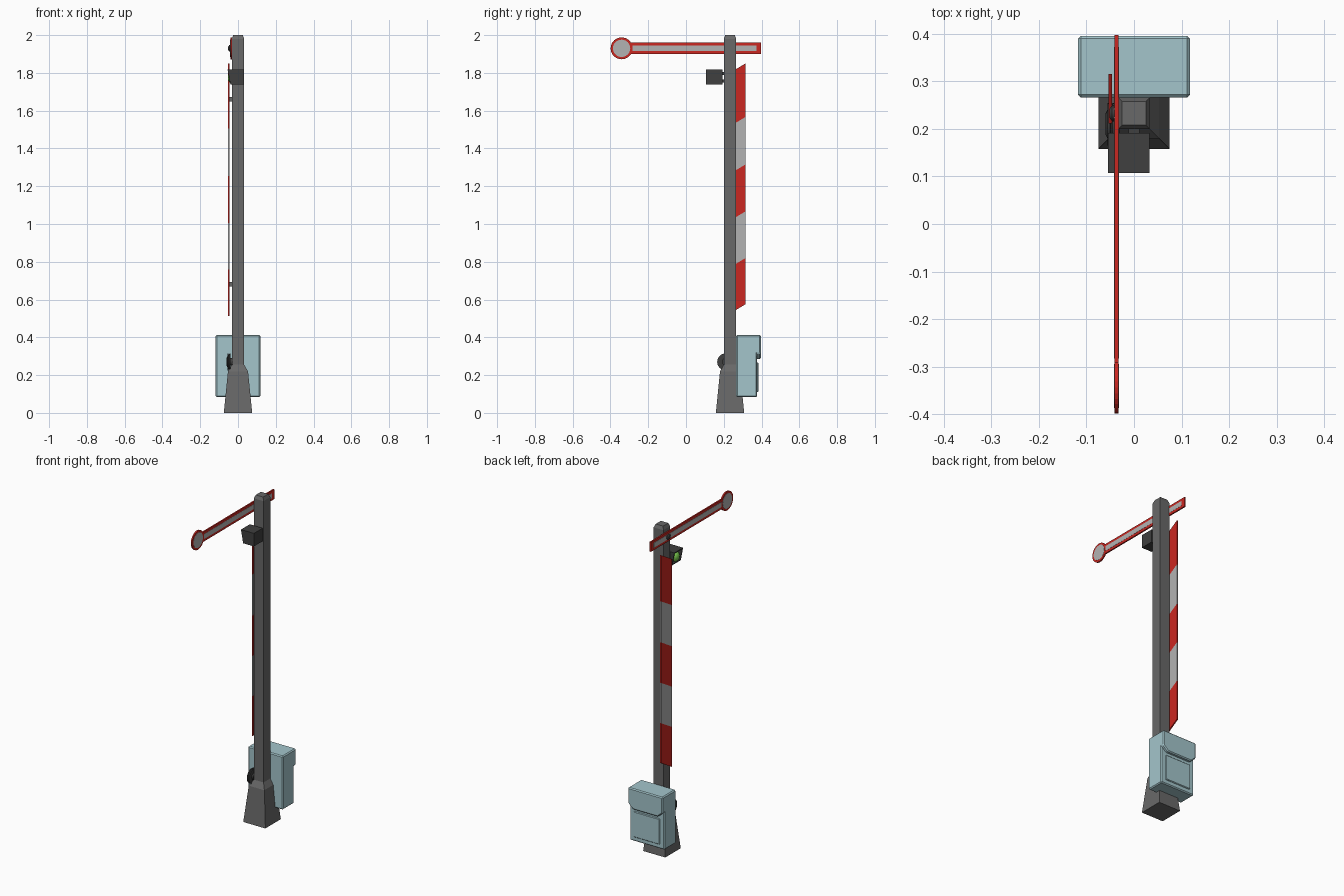
import bpy, bmesh, math
from mathutils import Matrix, Vector

if "Cube" in bpy.data.objects:
    bpy.data.objects.remove(bpy.data.objects["Cube"])

PY = 0.233  # pole centre in y


def material(name, c):
    m = bpy.data.materials.new(name)
    m.diffuse_color = (*c, 1)
    m.use_nodes = True
    m.node_tree.nodes["Principled BSDF"].inputs["Base Color"].default_value = m.diffuse_color
    return m


RED = material("red", (0.6, 0.02, 0.015))
WHITE = material("light_grey", (0.45, 0.45, 0.45))
STEEL = material("steel", (0.14, 0.14, 0.14))
DARK = material("dark_steel", (0.05, 0.05, 0.05))
BLUE = material("pale_blue", (0.37, 0.56, 0.6))
GREEN = material("green_glass", (0.2, 0.6, 0.08))


def finish(bm, name, mat, bevel=0.0):
    bmesh.ops.recalc_face_normals(bm, faces=bm.faces)
    me = bpy.data.meshes.new(name)
    bm.to_mesh(me)
    bm.free()
    ob = bpy.data.objects.new(name, me)
    bpy.context.collection.objects.link(ob)
    me.materials.append(mat)
    if bevel:
        b = ob.modifiers.new("Bevel", 'BEVEL')
        b.width, b.segments = bevel, 1
    return ob


def box(name, lo, hi, mat, bevel=0.0):
    lo, hi = Vector(lo), Vector(hi)
    bm = bmesh.new()
    bmesh.ops.create_cube(bm, size=1)
    for v in bm.verts:
        v.co = (lo + hi) / 2 + Vector(a * b for a, b in zip(v.co, hi - lo))
    return finish(bm, name, mat, bevel)


def extrude(name, pts, axis, a, b, mat, bevel=0.0):
    """Prism: 2D outline in the plane normal to axis, from a to b."""
    place = {'x': lambda p, t: (t, p[0], p[1]), 'y': lambda p, t: (p[0], t, p[1])}[axis]
    bm = bmesh.new()
    face = bm.faces.new([bm.verts.new(place(p, a)) for p in pts])
    ret = bmesh.ops.extrude_face_region(bm, geom=[face])
    d = Vector(place((0, 0), b - a))
    bmesh.ops.translate(bm, vec=d, verts=[v for v in ret["geom"] if isinstance(v, bmesh.types.BMVert)])
    return finish(bm, name, mat, bevel)


def loft(name, sections, mat):
    """Stack of square sections (z, half width) around the pole axis."""
    bm = bmesh.new()
    rings = [[bm.verts.new((sx * h, PY + sy * h, z)) for sx, sy in ((-1, -1), (1, -1), (1, 1), (-1, 1))]
             for z, h in sections]
    for r0, r1 in zip(rings, rings[1:]):
        for i in range(4):
            j = (i + 1) % 4
            bm.faces.new((r0[i], r0[j], r1[j], r1[i]))
    bm.faces.new(rings[0])
    bm.faces.new(rings[-1])
    return finish(bm, name, mat)


def lathe_x(name, profile, y, z, mat, n=24):
    """Closed solid turned about an x-parallel axis; profile is (x, radius)."""
    bm = bmesh.new()
    rings = [[bm.verts.new((x, y + r * math.cos(k * math.tau / n), z + r * math.sin(k * math.tau / n)))
              for k in range(n)] for x, r in profile]
    for r0, r1 in zip(rings, rings[1:]):
        for i in range(n):
            j = (i + 1) % n
            bm.faces.new((r0[i], r0[j], r1[j], r1[i]))
    bm.faces.new(rings[0])
    bm.faces.new(rings[-1])
    ob = finish(bm, name, mat)
    for p in ob.data.polygons:
        p.use_smooth = len(p.vertices) == 4
    ob.data.set_sharp_from_angle(angle=math.radians(35))
    return ob


# Post and flared foot
loft("post", [(0.2, 0.033), (1.98, 0.033), (2.0, 0.025)], STEEL)
loft("post_foot", [(0, 0.075), (0.22, 0.053), (0.255, 0.033)], STEEL)

# Signal arm: one paddle outline, with a smaller inset face on each side


def paddle(r, half, tail, n=24):
    cy, cz = -0.341, 1.93
    a0 = math.asin(half / r)
    arc = [(cy + r * math.cos(a0 + (math.tau - 2 * a0) * k / n),
            cz + r * math.sin(a0 + (math.tau - 2 * a0) * k / n)) for k in range(n + 1)]
    return arc + [(tail, cz - half), (tail, cz + half)]


extrude("signal_arm", paddle(0.058, 0.03, 0.398), 'x', -0.041, -0.0325, RED)
for side, a, b in (("left", -0.0425, -0.040), ("right", -0.034, -0.0315)):
    disc = [(-0.341 + 0.046 * math.cos(k * math.tau / 24), 1.93 + 0.046 * math.sin(k * math.tau / 24))
            for k in range(24)]
    extrude("arm_disc_face_" + side, disc, 'x', a, b, WHITE)
    box("arm_bar_face_" + side, (a, -0.283, 1.915), (b, 0.373, 1.945), WHITE)
lathe_x("arm_pivot", [(-0.052, 0.009), (-0.046, 0.017), (-0.03, 0.017)], PY, 1.93, DARK, 12)

# Striped board on the left of the post, five slanted bands
edges = [0.545, 0.79, 1.037, 1.285, 1.537, 1.82]
Y0, Y1, SLOPE = 0.212, 0.316, 0.6
lift = lambda y: SLOPE * (y - 0.265)
for i, (z0, z1) in enumerate(zip(edges, edges[1:])):
    extrude(f"board_band_{i + 1}",
            [(Y0, z0 + lift(Y0)), (Y1, z0 + lift(Y1)), (Y1, z1 + lift(Y1)), (Y0, z1 + lift(Y0))],
            'x', -0.054, -0.046, WHITE if i % 2 else RED)
for i, z in enumerate((0.68, 1.66)):
    box(f"board_bracket_{i + 1}", (-0.047, PY - 0.012, z - 0.012), (-0.03, PY + 0.012, z + 0.012), STEEL)

# Lamp: hollow slanted hood open to the left, lens inside
LY0, LY1, LZ0, LZ1 = 0.107, 0.192, 1.738, 1.818
box("lamp_body", (-0.022, LY0, LZ0), (0.033, LY1, LZ1), DARK)
for name, y in (("front", LY0), ("back", LY1 - 0.005)):
    extrude("lamp_hood_" + name, [(-0.022, LZ0), (-0.04, LZ0), (-0.055, LZ1), (-0.022, LZ1)],
            'y', y, y + 0.005, DARK)
box("lamp_hood_top", (-0.055, LY0, LZ1 - 0.005), (-0.022, LY1, LZ1), DARK)
box("lamp_hood_bottom", (-0.04, LY0, LZ0), (-0.022, LY1, LZ0 + 0.005), DARK)
lathe_x("lamp_lens", [(-0.054, 0.006), (-0.052, 0.014), (-0.046, 0.024), (-0.038, 0.03), (-0.02, 0.031)],
        (LY0 + LY1) / 2, 1.775, GREEN)
for z in (1.757, 1.798):
    box("lamp_mount", (-0.012, 0.19, z - 0.008), (0.012, 0.205, z + 0.008), DARK)

# Wire pulley with grooved rim
lathe_x("pulley", [(-0.06, 0.016), (-0.06, 0.022), (-0.056, 0.03), (-0.056, 0.045), (-0.051, 0.045),
                   (-0.048, 0.038), (-0.045, 0.045), (-0.04, 0.045), (-0.04, 0.02), (-0.03, 0.02)],
        0.21, 0.27, DARK)

# Drive cabinet with overhanging hood and raised door
box("cabinet_body", (-0.118, 0.266, 0.083), (0.118, 0.377, 0.412), BLUE, 0.006)
extrude("cabinet_hood", [(-0.118, 0.412), (-0.118, 0.315), (-0.085, 0.285), (0.085, 0.285),
                         (0.118, 0.315), (0.118, 0.412)], 'y', 0.36, 0.396, BLUE, 0.006)
box("cabinet_door", (-0.088, 0.37, 0.11), (0.088, 0.383, 0.268), BLUE, 0.004)
